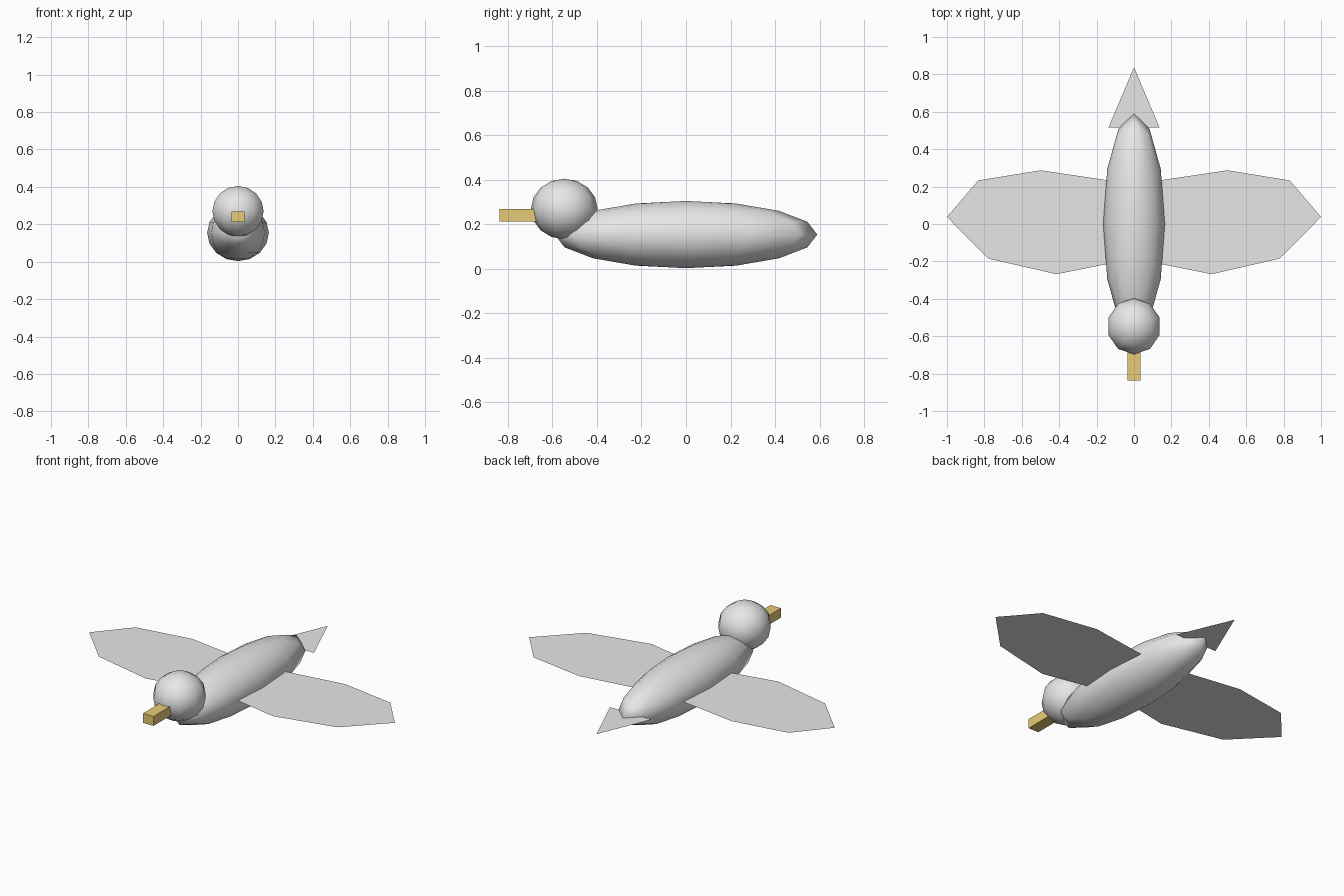
import bpy
from mathutils import Matrix

cube = bpy.data.objects.get("Cube")
if cube:
    bpy.data.objects.remove(cube, do_unlink=True)


def make_material(name, rgb):
    mat = bpy.data.materials.new(name)
    mat.use_nodes = True
    mat.diffuse_color = (*rgb, 1)
    mat.node_tree.nodes["Principled BSDF"].inputs["Base Color"].default_value = (*rgb, 1)
    return mat


pale_grey = make_material("pale_grey", (0.8, 0.8, 0.8))
beak_tan = make_material("beak_tan", (0.8, 0.6, 0.18))


def ellipsoid(name, centre, radii, segments, rings):
    bpy.ops.mesh.primitive_uv_sphere_add(segments=segments, ring_count=rings, radius=1)
    obj = bpy.context.object
    obj.name = name
    # The seam vertex lies on the front-to-back axis
    obj.data.transform(Matrix.Diagonal((*radii, 1)))
    obj.location = centre
    obj.data.materials.append(pale_grey)
    bpy.ops.object.shade_smooth()
    return obj


def flat_panel(name, outline, z):
    mesh = bpy.data.meshes.new(name)
    mesh.from_pydata([(x, y, z) for x, y in outline], [], [range(len(outline))])
    mesh.materials.append(pale_grey)
    obj = bpy.data.objects.new(name, mesh)
    bpy.context.collection.objects.link(obj)
    return obj


MID_Z = 0.154

# Body and head
ellipsoid("body", (0, 0, MID_Z), (0.165, 0.59, 0.151), 12, 8)
ellipsoid("head", (0, -0.547, 0.269), (0.144, 0.15, 0.136), 10, 8)

# Wings: one outline, mirrored to the other side
wing = [(0, -0.185), (0.415, -0.268), (0.78, -0.185), (1, 0.038),
        (0.833, 0.233), (0.5, 0.287), (0, 0.213)]
flat_panel("left_wing", wing, MID_Z)
flat_panel("right_wing", [(-x, y) for x, y in reversed(wing)], MID_Z)

# Tail
flat_panel("tail", [(-0.137, 0.515), (0.137, 0.515), (0, 0.838)], MID_Z)

# Beak
bpy.ops.mesh.primitive_cube_add(size=1, location=(0, -0.735, 0.24))
beak = bpy.context.object
beak.name = "beak"
beak.data.transform(Matrix.Diagonal((0.068, 0.206, 0.056, 1)))
beak.data.materials.append(beak_tan)
